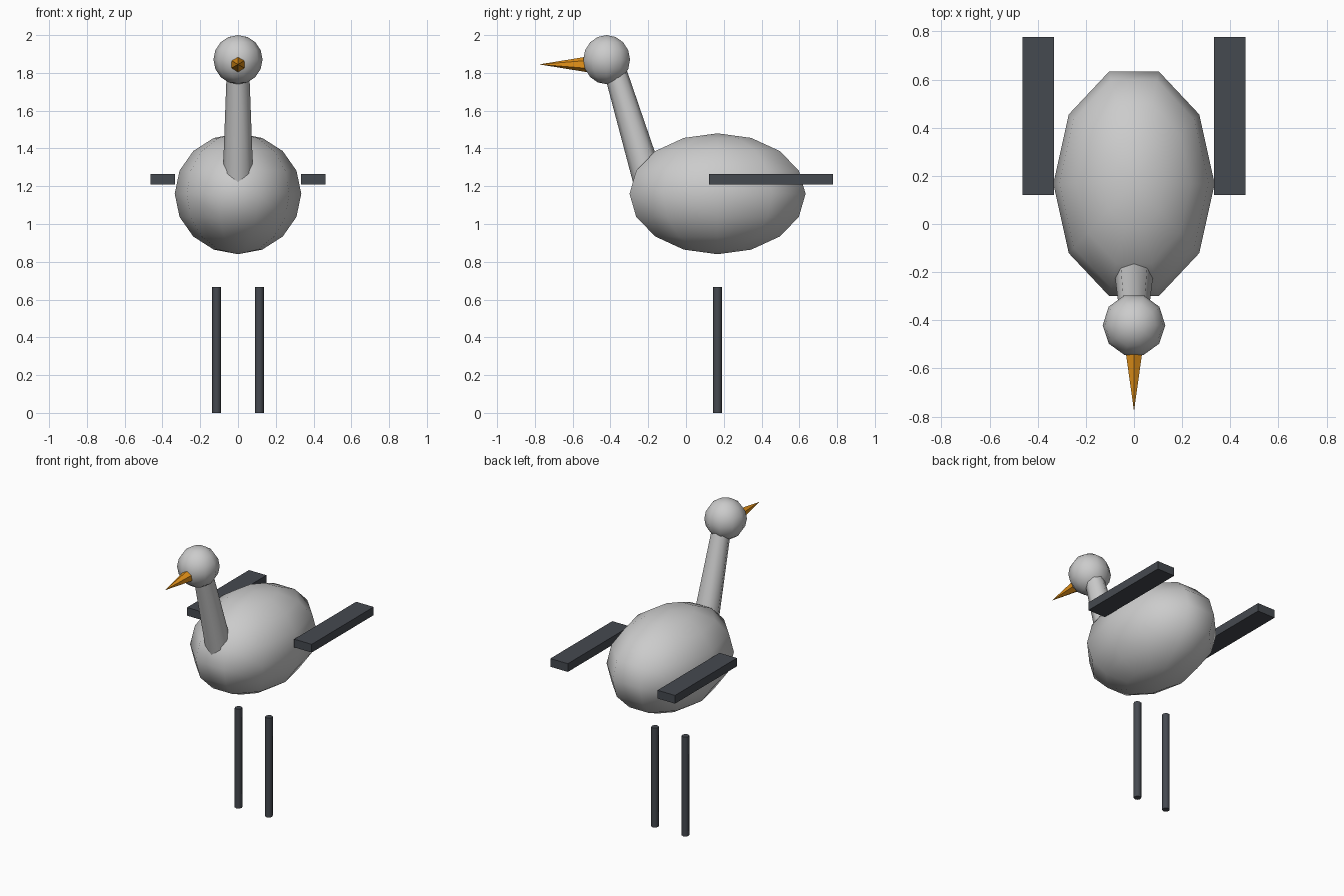
import bpy, bmesh
from math import radians
from mathutils import Matrix, Vector

if "Cube" in bpy.data.objects:
    bpy.data.objects.remove(bpy.data.objects["Cube"])


def material(name, color):
    m = bpy.data.materials.new(name)
    m.diffuse_color = (*color, 1)
    m.use_nodes = True
    m.node_tree.nodes["Principled BSDF"].inputs["Base Color"].default_value = m.diffuse_color
    return m


DARK = material("dark_grey", (0.06, 0.067, 0.08))
ORANGE = material("orange", (0.78, 0.29, 0.01))


def finish(bm, name, mat=None, smooth=None):
    me = bpy.data.meshes.new(name)
    bm.to_mesh(me)
    bm.free()
    ob = bpy.data.objects.new(name, me)
    bpy.context.collection.objects.link(ob)
    if mat:
        me.materials.append(mat)
    if smooth:
        bpy.ops.object.select_all(action='DESELECT')
        bpy.context.view_layer.objects.active = ob
        ob.select_set(True)
        bpy.ops.object.shade_smooth_by_angle(angle=radians(smooth))
    return ob


def ellipsoid(name, center, radii):
    # ten segments with a vertex on the x axis, eight rings
    bm = bmesh.new()
    mtx = (Matrix.Translation(center) @ Matrix.Diagonal((*radii, 1))
           @ Matrix.Rotation(radians(90), 4, 'Z'))
    bmesh.ops.create_uvsphere(bm, u_segments=10, v_segments=8, radius=1, matrix=mtx)
    return finish(bm, name, smooth=60)


def rod(name, start, end, r1, r2, sides, mat=None, smooth=None):
    a, b = Vector(start), Vector(end)
    axis = b - a
    # keep the local x axis on world x so the facets stay symmetric
    z = axis.normalized()
    x = Vector((1, 0, 0))
    y = z.cross(x)
    rot = Matrix((x, y, z)).transposed().to_4x4()
    bm = bmesh.new()
    bmesh.ops.create_cone(bm, cap_ends=True, segments=sides, radius1=r1, radius2=r2,
                          depth=axis.length, matrix=Matrix.Translation((a + b) / 2) @ rot)
    bmesh.ops.remove_doubles(bm, verts=bm.verts, dist=1e-5)
    return finish(bm, name, mat, smooth)


# Body and head
ellipsoid("body", (0, 0.167, 1.16), (0.335, 0.49, 0.32))
ellipsoid("head", (0, -0.42, 1.87), (0.13, 0.13, 0.13))

# Neck, tapering and leaning forward
rod("neck", (0, -0.199, 1.23), (0, -0.381, 1.83), 0.0815, 0.059, 8, smooth=50)

# Beak
rod("beak", (0, -0.5, 1.845), (0, -0.777, 1.845), 0.045, 0, 6, ORANGE)

# Wings and legs on both sides
for side, s in (("left", 1), ("right", -1)):
    bm = bmesh.new()
    bmesh.ops.create_cube(bm, size=1, matrix=Matrix.Translation((s * 0.398, 0.449, 1.236))
                          @ Matrix.Diagonal((0.13, 0.657, 0.055, 1)))
    finish(bm, side + "_wing", DARK)
    rod(side + "_leg", (s * 0.113, 0.167, 0), (s * 0.113, 0.167, 0.667),
        0.0235, 0.0235, 8, DARK, 50)
